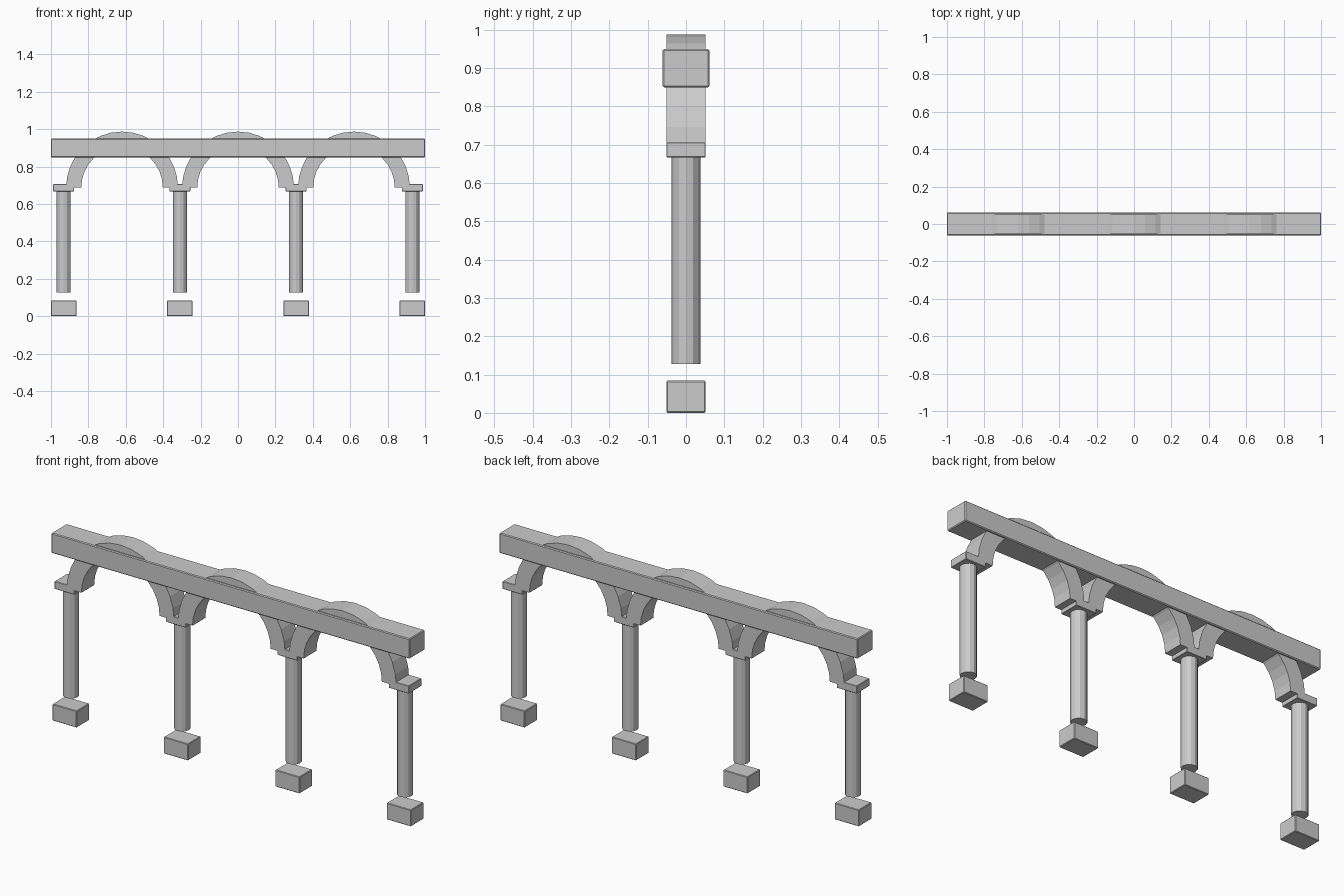
import bpy, bmesh
from math import cos, sin, pi

if "Cube" in bpy.data.objects:
    bpy.data.objects.remove(bpy.data.objects["Cube"])

COLUMN_X = [-0.932, -0.311, 0.311, 0.932]
ARCH_X = [-0.62, 0.0, 0.62]


def make_object(name, bm, bevel=0.0):
    bmesh.ops.recalc_face_normals(bm, faces=bm.faces)
    mesh = bpy.data.meshes.new(name)
    bm.to_mesh(mesh)
    bm.free()
    obj = bpy.data.objects.new(name, mesh)
    bpy.context.collection.objects.link(obj)
    if bevel:
        mod = obj.modifiers.new("soft_edges", 'BEVEL')
        mod.width = bevel
        mod.segments = 1
    return obj


def box(name, x, width, depth, z0, z1, bevel=0.0):
    bm = bmesh.new()
    bmesh.ops.create_cube(bm, size=1)
    bmesh.ops.scale(bm, vec=(width, depth, z1 - z0), verts=bm.verts)
    bmesh.ops.translate(bm, vec=(x, 0, (z0 + z1) / 2), verts=bm.verts)
    return make_object(name, bm, bevel)


def cylinder(name, x, radius, z0, z1, sides=12):
    bm = bmesh.new()
    bmesh.ops.create_cone(bm, cap_ends=True, segments=sides, radius1=radius,
                          radius2=radius, depth=z1 - z0)
    bmesh.ops.translate(bm, vec=(x, 0, (z0 + z1) / 2), verts=bm.verts)
    return make_object(name, bm)


def arch(name, x, z, inner, outer, depth, steps=16):
    bm = bmesh.new()
    # One rectangular section per step, bridged along the half circle
    rings = []
    for i in range(steps + 1):
        a = pi * i / steps
        section = [(inner, -1), (outer, -1), (outer, 1), (inner, 1)]
        rings.append([bm.verts.new((x + r * cos(a), s * depth / 2, z + r * sin(a)))
                      for r, s in section])
    for a, b in zip(rings, rings[1:]):
        for k in range(4):
            n = (k + 1) % 4
            bm.faces.new((a[k], a[n], b[n], b[k]))
    bm.faces.new(rings[0])
    bm.faces.new(rings[-1])
    return make_object(name, bm)


# Columns: plinth, floating shaft and capital
for i, x in enumerate(COLUMN_X, 1):
    box(f"plinth_{i}", x, 0.136, 0.102, 0.0, 0.084, 0.003)
    cylinder(f"column_shaft_{i}", x, 0.0375, 0.127, 0.667)
    box(f"capital_{i}", x, 0.112, 0.102, 0.667, 0.706, 0.002)

# Round arches springing from the capitals
for i, x in enumerate(ARCH_X, 1):
    arch(f"arch_{i}", x, 0.688, 0.218, 0.299, 0.102)

# Long beam across the arches
box("top_beam", 0, 2.0, 0.122, 0.849, 0.95, 0.004)
